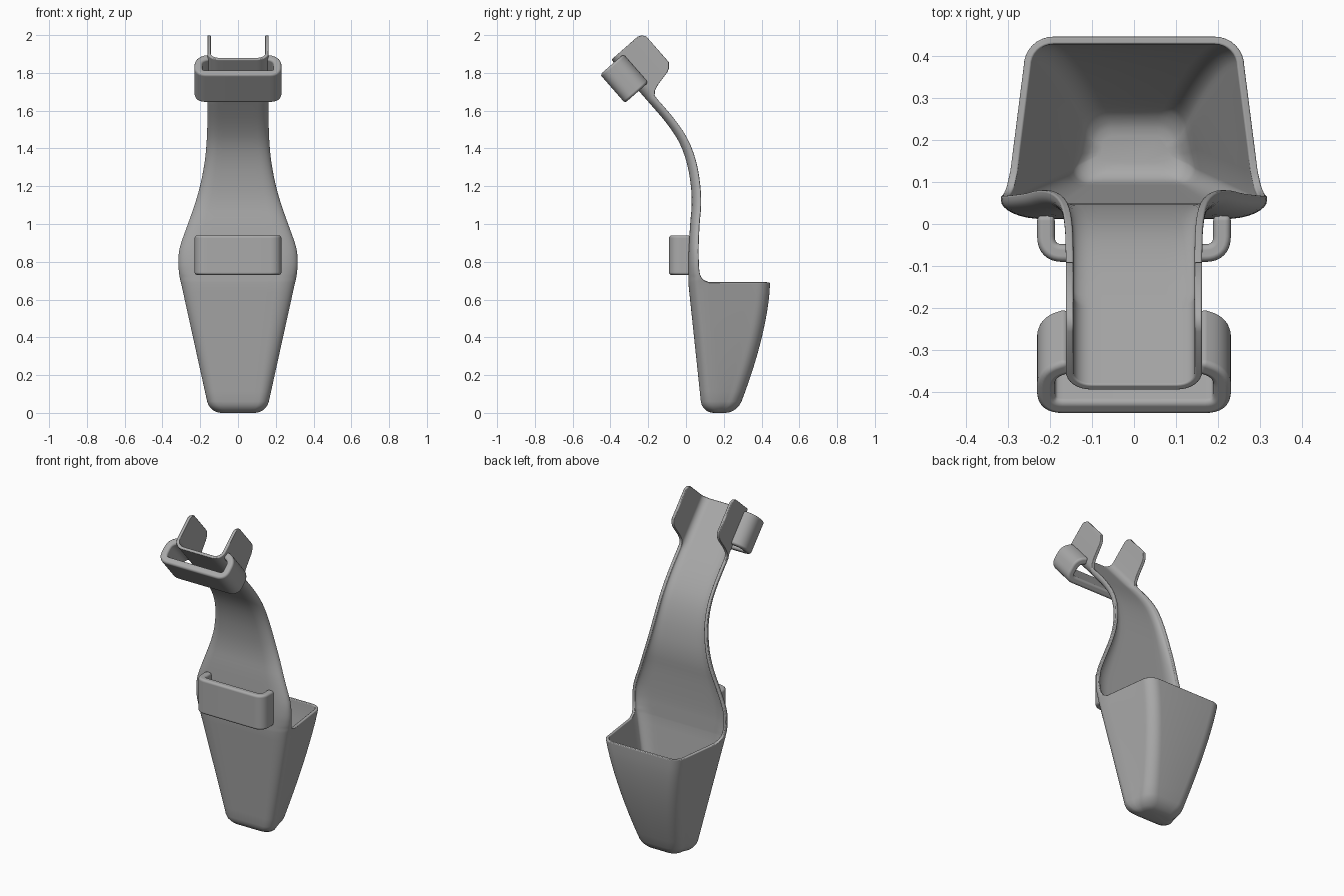
import bpy, bmesh
from math import sin, cos, pi, sqrt
from mathutils import Vector

cube = bpy.data.objects.get("Cube")
if cube:
    bpy.data.objects.remove(cube, do_unlink=True)

grey = bpy.data.materials.new("plain grey")
grey.use_nodes = True
colour = (0.4, 0.4, 0.4, 1)
grey.diffuse_color = colour
grey.node_tree.nodes["Principled BSDF"].inputs["Base Color"].default_value = colour

HEAD_ANGLE = 0.72
HEAD_END = (-0.395, 1.87)
RIM = 0.69


def arc(cx, cy, rx, ry, start, steps):
    """Quarter ellipse, counterclockwise."""
    angles = [start + pi / 2 * i / steps for i in range(steps + 1)]
    return [(cx + rx * cos(a), cy + ry * sin(a)) for a in angles]


def place(pts, y, z, angle):
    """Put a flat section (x, depth) into space, tilted back by angle."""
    return [Vector((x, y + n * cos(angle), z + n * sin(angle))) for x, n in pts]


def mirrored(half):
    return [(-x, n) for x, n in reversed(half)] + half[1:]


def channel(w, d, rx, ry, lean):
    """Shallow trough: flat front, rounded corners, flanges going back."""
    half = [(t * (w - rx) / 4, 0) for t in range(4)]
    half += arc(w - rx, ry, rx, ry, -pi / 2, 8)
    half.append((w - lean * (d - ry), d))
    return mirrored(half)


def finish(name, bm, thickness, offset, bevel):
    """Make the object, give the sheet thickness and round its rims."""
    mesh = bpy.data.meshes.new(name)
    bm.to_mesh(mesh)
    bm.free()
    for face in mesh.polygons:
        face.use_smooth = True
    mesh.materials.append(grey)
    obj = bpy.data.objects.new(name, mesh)
    bpy.context.collection.objects.link(obj)
    shell = obj.modifiers.new("wall", 'SOLIDIFY')
    shell.thickness = thickness
    shell.offset = offset
    shell.use_even_offset = True
    rim = obj.modifiers.new("rounded rim", 'BEVEL')
    rim.width = bevel
    rim.segments = 3
    rim.limit_method = 'ANGLE'
    rim.angle_limit = 0.9
    rim.use_clamp_overlap = False
    rim.harden_normals = True
    return obj


def cup_row(z):
    """Closed ring of the cup: the channel front first, then the back."""
    t = z / RIM
    r = 0.06
    inset = r - sqrt(r * r - (r - z) ** 2) if z < r else 0
    front = 0.085 - 0.073 * t + inset
    back = 0.27 + 0.175 * (1 - (1 - t) ** 1.6) - inset
    w = 0.15 + 0.152 * t - inset
    wb = 0.87 * w
    depth = back - front
    d, ry, rb = min(0.11, 0.45 * depth), min(0.055, 0.3 * depth), min(0.07, 0.4 * depth)
    lean = (w - wb) / (depth - rb - ry)
    pts = channel(w, d, 0.05 + 0.05 * t, ry, lean)
    x0 = pts[-1][0]
    side = [(x0 + (wb - x0) * i / 4, d + (depth - rb - d) * i / 4) for i in range(1, 4)]
    half = side + arc(wb - rb, depth - rb, rb, rb, 0, 8)
    pts += half + [(0, depth)] + [(-x, n) for x, n in reversed(half)]
    return place(pts, front, z, 0)


def smooth_keys(keys, steps):
    """Catmull-Rom rows through the key rows."""
    keys = [Vector(k) for k in keys]
    rows = []
    for i in range(1, len(keys) - 1):
        a, b, c = keys[i - 1], keys[i], keys[i + 1]
        e = keys[min(i + 2, len(keys) - 1)]
        for s in range(steps):
            t = s / steps
            rows.append(b + (c - a) * (t / 2) + (a * 2 - b * 5 + c * 4 - e) * (t * t / 2)
                        + (b * 3 - a - c * 3 + e) * (t ** 3 / 2))
    return rows


# Spine keys: height, front y, half width, flange depth, corner width, tilt
spine = [
    (RIM, .012, .302, .11, .1, 0),
    (.70, .012, .305, .085, .1, 0),
    (.72, .012, .309, .068, .1, 0),
    (.75, .012, .313, .06, .1, 0),
    (.8, .012, .316, .056, .1, 0),
    (.88, .015, .307, .052, .1, 0),
    (1, .022, .265, .05, .09, 0),
    (1.1, .03, .23, .05, .08, 0),
    (1.2, .026, .2, .05, .07, .1),
    (1.32, .005, .176, .05, .06, .26),
    (1.43, -.035, .165, .048, .06, .5),
    (1.53, -.1, .162, .046, .06, .66),
]
# Head: distance below the tip and flange depth, forming the two tabs
tabs = [(.32, .045), (.294, .047), (.275, .065), (.262, .1), (.245, .18), (.235, .2),
        (.21, .22), (.12, .22), (.03, .22), (.01, .207), (0, .185)]


def head_key(s, d):
    y = HEAD_END[0] + s * sin(HEAD_ANGLE)
    z = HEAD_END[1] - s * cos(HEAD_ANGLE)
    return (z, y, .162, d, .06, HEAD_ANGLE)


head = [head_key(s, d) for s, d in tabs]

# Body: cup, spine and head as one sheet
rows = [cup_row(z) for z in (0, .004, .012, .024, .04, .06)]
rows += [cup_row(.06 + (RIM - .06) * i / 12) for i in range(1, 13)]
for z, y, w, d, rx, tilt in smooth_keys(spine + head[:1], 3) + head:
    rows.append(place(channel(w, d, rx, min(.055, .8 * d), .15 if z < .8 else 0), y, z, tilt))

bm = bmesh.new()
grid = [[bm.verts.new(p) for p in row] for row in rows]
for low, high in zip(grid, grid[1:]):
    n = len(high)
    closed = n == len(low)and n == len(grid[0])
    for j in range(n if closed else n - 1):
        k = (j + 1) % n
        bm.faces.new((low[j], low[k], high[k], high[j]))
bm.faces.new(list(reversed(grid[0])))
finish("cup_and_spine", bm, 0.018, -1, 0.005)


def fillet(points, r, steps=8):
    """Round the inner corners of a polyline."""
    pts = [Vector(p) for p in points]
    out = [pts[0]]
    for a, b, c in zip(pts, pts[1:], pts[2:]):
        p, q = b + (a - b).normalized() * r, b + (c - b).normalized() * r
        for i in range(steps + 1):
            t = i / steps
            out.append(p * (1 - t) ** 2 + b * (2 * t * (1 - t)) + q * t * t)
    return out + [pts[-1]]


def strap_loop(name, half, y, z, angle, height):
    """Flat band bent round the front, extruded along the spine."""
    path = fillet(mirrored(half), 0.04)
    low = place(path, y, z, angle)
    rise = Vector((0, -sin(angle), cos(angle))) * height
    bm = bmesh.new()
    a = [bm.verts.new(p) for p in low]
    b = [bm.verts.new(p + rise) for p in low]
    for j in range(len(a) - 1):
        bm.faces.new((a[j], a[j + 1], b[j + 1], b[j]))
    finish(name, bm, 0.042, 0, 0.014)


# Strap loops on the front of the spine and on the head
strap_loop("middle_strap_loop", [(0, -.081), (.209, -.081), (.209, .01)], .012, .73, 0, .21)
base = head_key(.22, 0)
strap_loop("head_strap_loop", [(0, -.076), (.209, -.076), (.209, .03), (.153, .052)],
           base[1], base[0], HEAD_ANGLE, .2)
